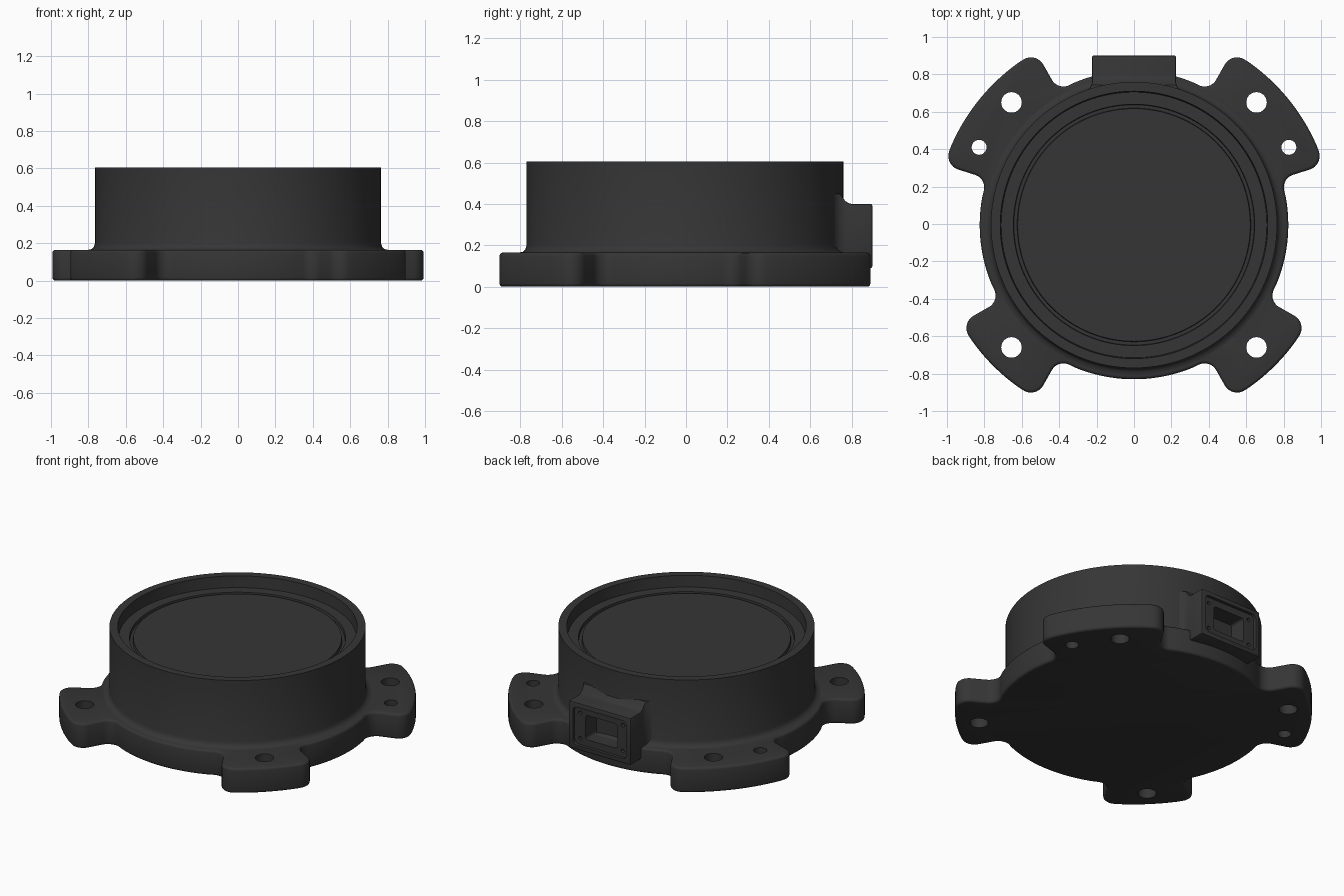
import bpy, bmesh
from math import sin, cos, tan, radians, pi
from mathutils import Vector

if "Cube" in bpy.data.objects:
    bpy.data.objects.remove(bpy.data.objects["Cube"])

CY = -0.005  # y of the round body's axis

mat = bpy.data.materials.new("charcoal plastic")
mat.use_nodes = True
color = (0.036, 0.036, 0.036, 1)
mat.diffuse_color = color
mat.node_tree.nodes["Principled BSDF"].inputs["Base Color"].default_value = color


def make(name, bm):
    bmesh.ops.recalc_face_normals(bm, faces=bm.faces)
    mesh = bpy.data.meshes.new(name)
    bm.to_mesh(mesh)
    bm.free()
    obj = bpy.data.objects.new(name, mesh)
    bpy.context.collection.objects.link(obj)
    mesh.materials.append(mat)
    return obj


def activate(obj):
    bpy.ops.object.select_all(action='DESELECT')
    obj.select_set(True)
    bpy.context.view_layer.objects.active = obj


def smooth(obj):
    activate(obj)
    bpy.ops.object.shade_smooth_by_angle(angle=radians(32))


def bevel(obj, width, segments, angle):
    mod = obj.modifiers.new("edge rounding", 'BEVEL')
    mod.width, mod.segments = width, segments
    mod.limit_method, mod.angle_limit = 'ANGLE', radians(angle)
    activate(obj)
    bpy.ops.object.modifier_apply(modifier=mod.name)


def cut(obj, cutter):
    mod = obj.modifiers.new("cut", 'BOOLEAN')
    mod.operation, mod.solver, mod.object = 'DIFFERENCE', 'EXACT', cutter
    activate(obj)
    bpy.ops.object.modifier_apply(modifier=mod.name)
    bpy.data.objects.remove(cutter)


def loft(name, rings):
    """Skin a list of equal-length closed rings and cap both ends."""
    bm = bmesh.new()
    rows = [[bm.verts.new(p) for p in ring] for ring in rings]
    n = len(rows[0])
    for a, b in zip(rows, rows[1:]):
        for i in range(n):
            j = (i + 1) % n
            bm.faces.new((a[i], a[j], b[j], b[i]))
    bm.faces.new(rows[0])
    bm.faces.new(rows[-1])
    return make(name, bm)


def circle(x, y, z, r, n):
    return [(x + r * cos(2 * pi * i / n), y + r * sin(2 * pi * i / n), z) for i in range(n)]


def rounded(p, a, b, r, steps=7):
    """Fillet corner p between neighbours a and b."""
    u, v = (a - p).normalized(), (b - p).normalized()
    half = u.angle(v) / 2
    start, end = p + u * r / tan(half), p + v * r / tan(half)
    center = p + (u + v).normalized() * r / sin(half)
    out = []
    for i in range(steps + 1):
        q = start.lerp(end, i / steps) - center
        out.append(center + q.normalized() * r)
    return out


# Flange outline: disc with four radial ears, corners filleted
DISC, EAR = 0.825, 1.065
ears = [(17.5, 60.5), (119.5, 162.5), (209.5, 240.5), (299.5, 330.5)]


def polar(r, deg):
    return Vector((r * cos(radians(deg)), CY + r * sin(radians(deg))))


def arc(r, a, b, n):
    return [(polar(r, a + (b - a) * i / n), 0) for i in range(n + 1)]


path = []
for k, (a, b) in enumerate(ears):
    following = ears[(k + 1) % 4][0] + (360 if k == 3 else 0)
    path += [(polar(DISC, a), 0.07), (polar(EAR, a), 0.075)]
    path += arc(EAR, a + 6, b - 6, 14)
    path += [(polar(EAR, b), 0.075), (polar(DISC, b), 0.07)]
    path += arc(DISC, b + 7, following - 7, 20)

outline = []
for i, (p, r) in enumerate(path):
    if r:
        outline += rounded(p, path[i - 1][0], path[(i + 1) % len(path)][0], r)
    else:
        outline.append(p)

flange = loft("mounting_flange", [[(p.x, p.y, z) for p in outline] for z in (0, 0.165)])
bevel(flange, 0.016, 3, 60)

# Screw holes through the ears
for side in (-1, 1):
    for x, y, r in ((0.655, 0.65, 0.055), (0.655, -0.66, 0.055), (0.828, 0.41, 0.04)):
        cut(flange, loft("hole_cutter", [circle(side * x, y, z, r, 32) for z in (-0.1, 0.3)]))
smooth(flange)

# Round housing with base fillet, raised rim and grooved lid
profile = [(0.80, 0.10), (0.80, 0.165), (0.783, 0.169), (0.771, 0.181), (0.765, 0.20),
           (0.765, 0.605), (0.715, 0.605), (0.71, 0.53), (0.645, 0.53), (0.642, 0.51),
           (0.625, 0.51), (0.622, 0.53)]
housing = loft("round_housing", [circle(0, CY, z, r, 128) for r, z in profile])
smooth(housing)


# Connector block on the back, flaring into the housing
def rect(y, hw, bottom, top):
    return [(-hw, y, bottom), (hw, y, bottom), (hw, y, top), (-hw, y, top)]


sections = [(0.62, 0.255, 0.45), (0.715, 0.255, 0.45), (0.725, 0.238, 0.45), (0.742, 0.229, 0.45),
            (0.755, 0.225, 0.435), (0.768, 0.225, 0.415), (0.785, 0.225, 0.404),
            (0.80, 0.225, 0.40), (0.90, 0.225, 0.40)]
socket = loft("connector_socket", [rect(y, w, 0.09, t) for y, w, t in sections])
bevel(socket, 0.008, 2, 60)

# Stepped opening, cavity and corner screw holes in the socket face
MID = 0.245
for hw, hh, depth, r in ((0.195, 0.125, 0.02, 0.03), (0.115, 0.08, 0.13, 0.015)):
    corners = [Vector(c) for c in ((-hw, -hh), (hw, -hh), (hw, hh), (-hw, hh))]
    ring = []
    for i, c in enumerate(corners):
        ring += rounded(c, corners[i - 1], corners[(i + 1) % 4], r, 4)
    cut(socket, loft("opening_cutter", [[(p.x, y, MID + p.y) for p in ring]
                                        for y in (0.9 - depth, 1.0)]))
for sx in (-1, 1):
    for sz in (-1, 1):
        rings = [[(x, y, z) for x, z, y in circle(sx * 0.155, MID + sz * 0.085, y, 0.012, 12)]
                 for y in (0.84, 1.0)]
        cut(socket, loft("pin_cutter", rings))
smooth(socket)
